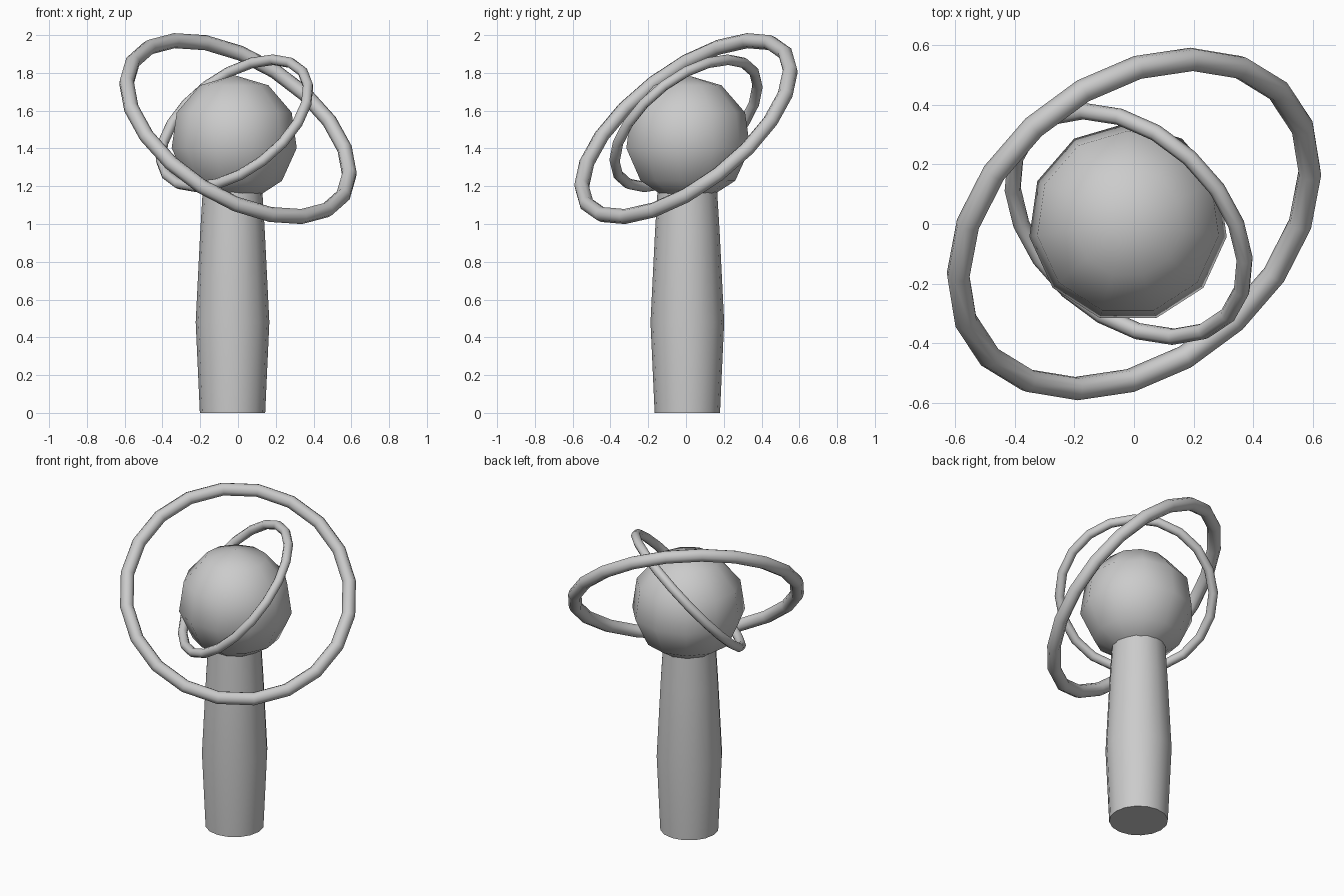
import bpy, bmesh
from math import sin, cos, pi, radians

if "Cube" in bpy.data.objects:
    bpy.data.objects.remove(bpy.data.objects["Cube"])


def finish(obj, angle=50):
    bpy.ops.object.select_all(action='DESELECT')
    obj.select_set(True)
    bpy.context.view_layer.objects.active = obj
    bpy.ops.object.shade_smooth_by_angle(angle=radians(angle))


def lathe(name, profile, sides, centre, phase=0.0):
    """Revolve (radius, z) points round z; both ends are closed."""
    bm = bmesh.new()
    rings = []
    for r, z in profile:
        if r == 0:
            rings.append([bm.verts.new((0, 0, z))])
        else:
            rings.append([bm.verts.new((r * cos(phase + 2 * pi * i / sides),
                                        r * sin(phase + 2 * pi * i / sides), z))
                          for i in range(sides)])
    for a, b in zip(rings, rings[1:]):
        for i in range(sides):
            j = (i + 1) % sides
            if len(b) == 1:
                bm.faces.new((a[i], a[j], b[0]))
            else:
                bm.faces.new((a[i], a[j], b[j], b[i]))
    for ring in (rings[0], rings[-1]):
        if len(ring) > 1:
            bm.faces.new(ring)
    bmesh.ops.recalc_face_normals(bm, faces=bm.faces)
    mesh = bpy.data.meshes.new(name)
    bm.to_mesh(mesh)
    bm.free()
    obj = bpy.data.objects.new(name, mesh)
    obj.location = centre
    bpy.context.collection.objects.link(obj)
    finish(obj)
    return obj


def hoop(name, centre, tilt, major, minor):
    bpy.ops.mesh.primitive_torus_add(
        location=centre, rotation=[radians(a) for a in tilt],
        major_radius=major, minor_radius=minor,
        major_segments=20, minor_segments=8)
    obj = bpy.context.object
    obj.name = name
    finish(obj, 60)


# Handle: slightly swollen column running up into the ball
lathe("handle", [(0.173, 0), (0.195, 0.48), (0.171, 0.96), (0.157, 1.19)],
      16, (-0.029, 0.007, 0))

# Ball: low-poly sphere, eleven sides, with its lower pole inside the handle
R = 0.338
levels = [radians(90 - k * 360 / 11) for k in range(5, 0, -1)]
ball_profile = [(R * cos(a), R * sin(a)) for a in levels] + [(0, R)]
lathe("ball", ball_profile, 11, (-0.02, 0.005, 1.45), pi / 2)

# Two tilted rings around the ball
hoop("outer_ring", (0, 0, 1.505), (33.2, 32.4, 0), 0.66, 0.04)
hoop("inner_ring", (-0.018, 0, 1.533), (33.2, -37.1, 0), 0.452, 0.028)
